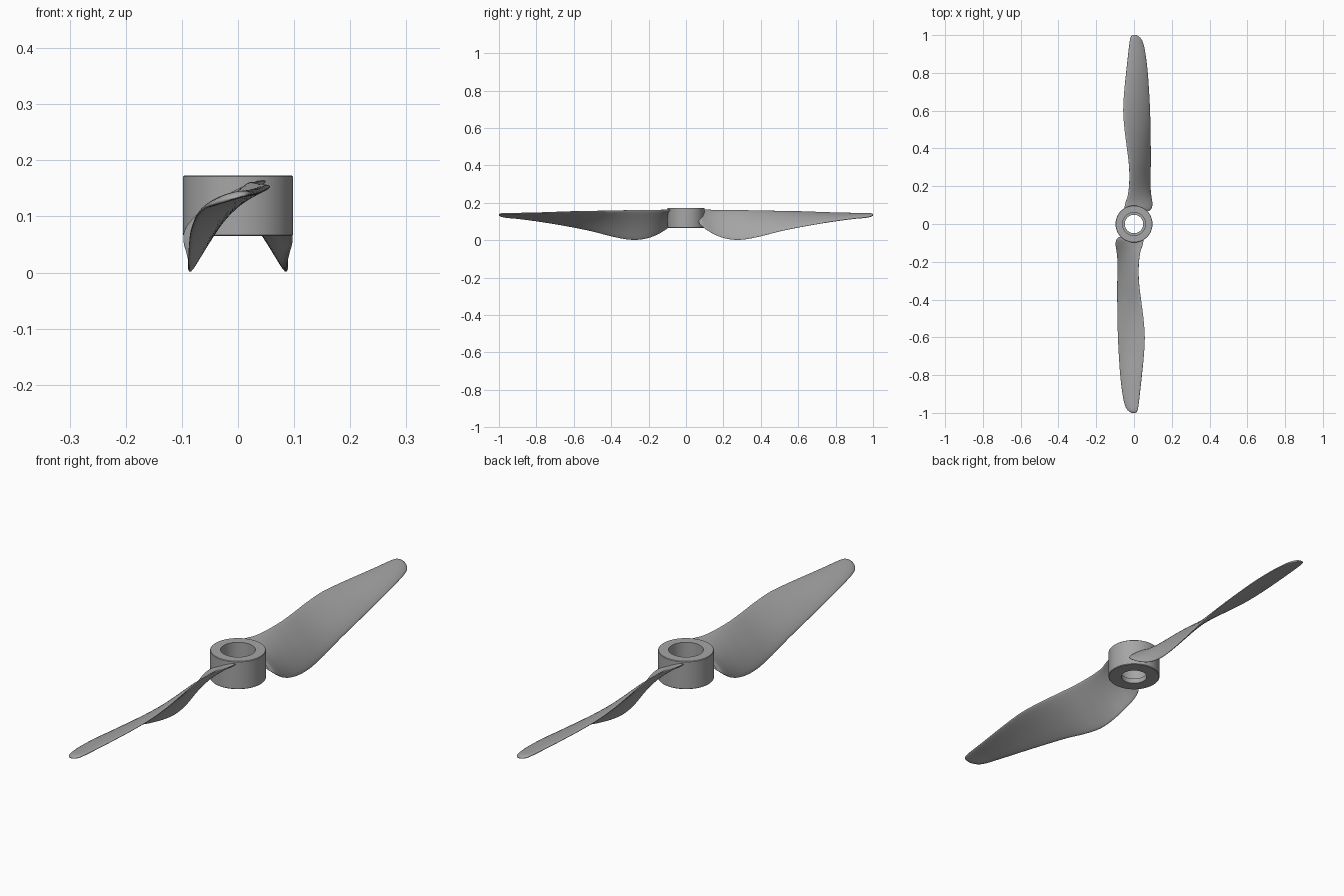
import bpy, bmesh, math
from mathutils import Vector, Matrix

cube = bpy.data.objects.get("Cube")
if cube:
    bpy.data.objects.remove(cube, do_unlink=True)

grey = bpy.data.materials.new("plain grey")
grey.use_nodes = True
COLOR = (0.38, 0.38, 0.38, 1)
grey.diffuse_color = COLOR
grey.node_tree.nodes["Principled BSDF"].inputs["Base Color"].default_value = COLOR


def finish(bm, name, angle):
    """Turn a bmesh into a smooth-shaded object."""
    bmesh.ops.recalc_face_normals(bm, faces=bm.faces)
    mesh = bpy.data.meshes.new(name)
    bm.to_mesh(mesh)
    bm.free()
    mesh.materials.append(grey)
    obj = bpy.data.objects.new(name, mesh)
    bpy.context.collection.objects.link(obj)
    bpy.ops.object.select_all(action='DESELECT')
    obj.select_set(True)
    bpy.context.view_layer.objects.active = obj
    bpy.ops.object.shade_smooth_by_angle(angle=math.radians(angle))
    return obj


def bridge(bm, a, b):
    for i in range(len(a)):
        j = (i + 1) % len(a)
        bm.faces.new((a[i], a[j], b[j], b[i]))


# Hub: a lathed collar with a stepped bore
def make_hub(segments=96):
    profile = [(0.096, 0.065), (0.098, 0.067), (0.098, 0.171), (0.096, 0.173),
               (0.061, 0.173), (0.061, 0.085), (0.049, 0.085), (0.049, 0.065)]
    bm = bmesh.new()
    rings = []
    for s in range(segments):
        t = 2 * math.pi * s / segments
        rings.append([bm.verts.new((r * math.cos(t), r * math.sin(t), z))
                      for r, z in profile])
    for s in range(segments):
        bridge(bm, rings[s], rings[(s + 1) % segments])
    return finish(bm, "hub", 30)


# Blade stations: distance out, low edge x and z, high edge x and z, thickness
STATIONS = [
    (0.070, -0.082, 0.090, 0.040, 0.158, 0.014),
    (0.085, -0.094, 0.075, 0.049, 0.163, 0.018),
    (0.110, -0.097, 0.056, 0.046, 0.163, 0.018),
    (0.150, -0.091, 0.032, 0.033, 0.161, 0.018),
    (0.200, -0.086, 0.012, 0.026, 0.161, 0.018),
    (0.260, -0.086, 0.002, 0.024, 0.161, 0.018),
    (0.320, -0.088, 0.005, 0.027, 0.160, 0.018),
    (0.400, -0.088, 0.021, 0.037, 0.158, 0.017),
    (0.500, -0.087, 0.047, 0.050, 0.156, 0.016),
    (0.600, -0.085, 0.068, 0.057, 0.154, 0.016),
    (0.700, -0.080, 0.086, 0.052, 0.150, 0.015),
    (0.800, -0.073, 0.102, 0.042, 0.146, 0.015),
    (0.900, -0.061, 0.115, 0.031, 0.143, 0.014),
    (0.960, -0.048, 0.121, 0.024, 0.142, 0.014),
    (0.985, -0.034, 0.126, 0.019, 0.141, 0.013),
    (0.996, -0.020, 0.130, 0.013, 0.139, 0.009),
    (1.000, -0.010, 0.132, 0.006, 0.137, 0.004),
]


def smooth_stations(steps=5):
    """Pass a smooth curve through the stations, allowing for uneven spacing."""
    rows = STATIONS
    last = len(rows) - 1

    def slope(i, k):
        a, b = rows[max(i - 1, 0)], rows[min(i + 1, last)]
        return (b[k] - a[k]) / (b[0] - a[0])

    for i in range(last):
        p, q = rows[i], rows[i + 1]
        h = q[0] - p[0]
        for s in range(steps):
            t = s / steps
            out = [p[0] + h * t]
            for k in range(1, len(p)):
                out.append((2 * t**3 - 3 * t**2 + 1) * p[k] + (3 * t**2 - 2 * t**3) * q[k]
                           + h * (t**3 - 2 * t**2 + t) * slope(i, k)
                           + h * (t**3 - t**2) * slope(i + 1, k))
            yield out
    yield list(rows[-1])


# Blade: a lofted, twisted, lightly cambered section with rounded edges
def make_blade(name, turn, count=36):
    bm = bmesh.new()
    rings = []
    for y, x0, z0, x1, z1, thick in smooth_stations():
        low, high = Vector((x0, -y, z0)), Vector((x1, -y, z1))
        chord = high - low
        normal = Vector((-chord.z, 0, chord.x)).normalized()
        mid = (low + high) / 2
        ring = []
        for i in range(count):
            a = 2 * math.pi * i / count
            u, v = math.cos(a), math.sin(a)
            lift = math.copysign(abs(v) ** 0.8, v) * thick / 2
            camber = 0.05 * chord.length * (1 - u * u)
            ring.append(bm.verts.new(mid + chord * u / 2 + normal * (lift + camber)))
        rings.append(ring)
    for a, b in zip(rings, rings[1:]):
        bridge(bm, a, b)
    bm.faces.new(rings[0])
    bm.faces.new(rings[-1])
    bm.transform(Matrix.Rotation(turn, 4, 'Z'))
    return finish(bm, name, 60)


make_hub()
make_blade("front_blade", 0)
make_blade("back_blade", math.pi)
